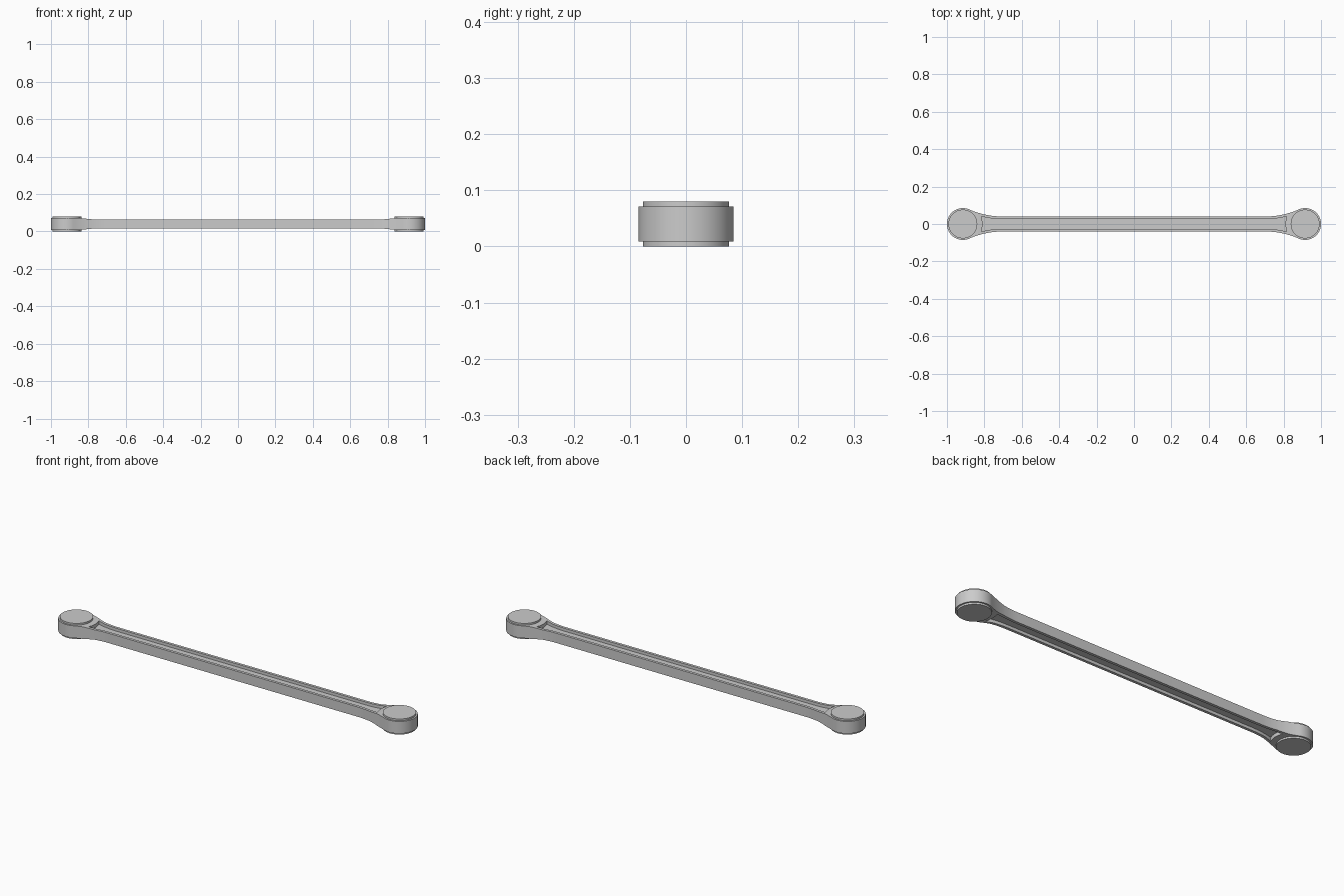
import bpy, bmesh, math
from mathutils import Vector

if "Cube" in bpy.data.objects:
    bpy.data.objects.remove(bpy.data.objects["Cube"])

BOSS_X, BOSS_R, CAP_R = 0.915, 0.085, 0.077
HALF_W, FILLET_X = 0.04, 0.70          # shank half width, start of the flare
DX = BOSS_X - FILLET_X
FILLET_R = (DX**2 + HALF_W**2 - BOSS_R**2) / (2 * (BOSS_R - HALF_W))
FILLET_Y = HALF_W + FILLET_R
TANGENT = math.atan2(DX, FILLET_Y)     # angle where flare meets boss
MID_Z = 0.04


def arc(cx, cy, r, a0, a1, n):
    return [(cx + r * math.cos(a0 + (a1 - a0) * i / n),
             cy + r * math.sin(a0 + (a1 - a0) * i / n)) for i in range(n + 1)]


def mirrored(quarter):
    """Quarter outline from +x axis to shank, mirrored to a full loop."""
    half = quarter + [(-x, y) for x, y in reversed(quarter)]
    pts = half + [(x, -y) for x, y in reversed(half)]
    return [p for i, p in enumerate(pts)
            if (Vector(p) - Vector(pts[i - 1])).length > 1e-5]


def prism(name, pts, lo, hi, axis='Z'):
    """Extrude a plan outline along z, or a side outline along y."""
    bm = bmesh.new()
    put = (lambda a, b, h: (a, b, h)) if axis == 'Z' else (lambda a, b, h: (a, h, b))
    face = bm.faces.new([bm.verts.new(put(a, b, lo)) for a, b in pts])
    ext = bmesh.ops.extrude_face_region(bm, geom=[face])
    move = Vector(put(0, 0, hi - lo))
    bmesh.ops.translate(bm, vec=move,
                        verts=[v for v in ext['geom'] if isinstance(v, bmesh.types.BMVert)])
    bmesh.ops.recalc_face_normals(bm, faces=bm.faces)
    mesh = bpy.data.meshes.new(name)
    bm.to_mesh(mesh)
    bm.free()
    obj = bpy.data.objects.new(name, mesh)
    bpy.context.collection.objects.link(obj)
    return obj


def boolean(target, tool, operation):
    bpy.context.view_layer.objects.active = target
    mod = target.modifiers.new(operation, 'BOOLEAN')
    mod.operation, mod.solver, mod.object = operation, 'EXACT', tool
    bpy.ops.object.modifier_apply(modifier=mod.name)
    bpy.data.objects.remove(tool, do_unlink=True)


# Rod plan: round boss, tangent flare, straight shank
down = -math.pi / 2
plan = mirrored(arc(BOSS_X, 0, BOSS_R, 0, math.pi / 2 + TANGENT, 32)
                + arc(FILLET_X, FILLET_Y, FILLET_R, down + TANGENT, down, 16)[1:])
rod = prism("connecting_rod", plan, -0.1, 0.2)

# Side profile: thin shank ramping up to thicker ends
side = mirrored([(1.1, 0.031), (0.835, 0.031), (0.81, 0.028), (0.78, 0.025)])
boolean(rod, prism("side_profile", [(x, z + MID_Z) for x, z in side], -0.3, 0.3, 'Y'),
        'INTERSECT')

# Recessed channel on both faces, following the flare, curved at its ends
END_R, RIM = 0.105, 0.014
groove_r = FILLET_R + RIM
sweep = math.asin((BOSS_X - 0.098 - FILLET_X) / groove_r)
flare = arc(FILLET_X, FILLET_Y, groove_r, down + sweep, down, 12)
corner = math.asin(flare[0][1] / END_R)
channel = mirrored(arc(BOSS_X, 0, END_R, math.pi, math.pi - corner, 6)[:-1] + flare)
for lo, hi in ((0.05, 0.12), (-0.04, 0.03)):
    boolean(rod, prism("channel", channel, lo, hi), 'DIFFERENCE')

# Raised round pads on both faces of each end
for s in (-1, 1):
    pad = arc(s * BOSS_X, 0, CAP_R, 0, 2 * math.pi, 64)[:-1]
    boolean(rod, prism("end_pad", pad, 0, 0.08), 'UNION')

bpy.ops.object.select_all(action='DESELECT')
rod.select_set(True)
bpy.context.view_layer.objects.active = rod
bpy.ops.object.shade_smooth_by_angle(angle=math.radians(30))
